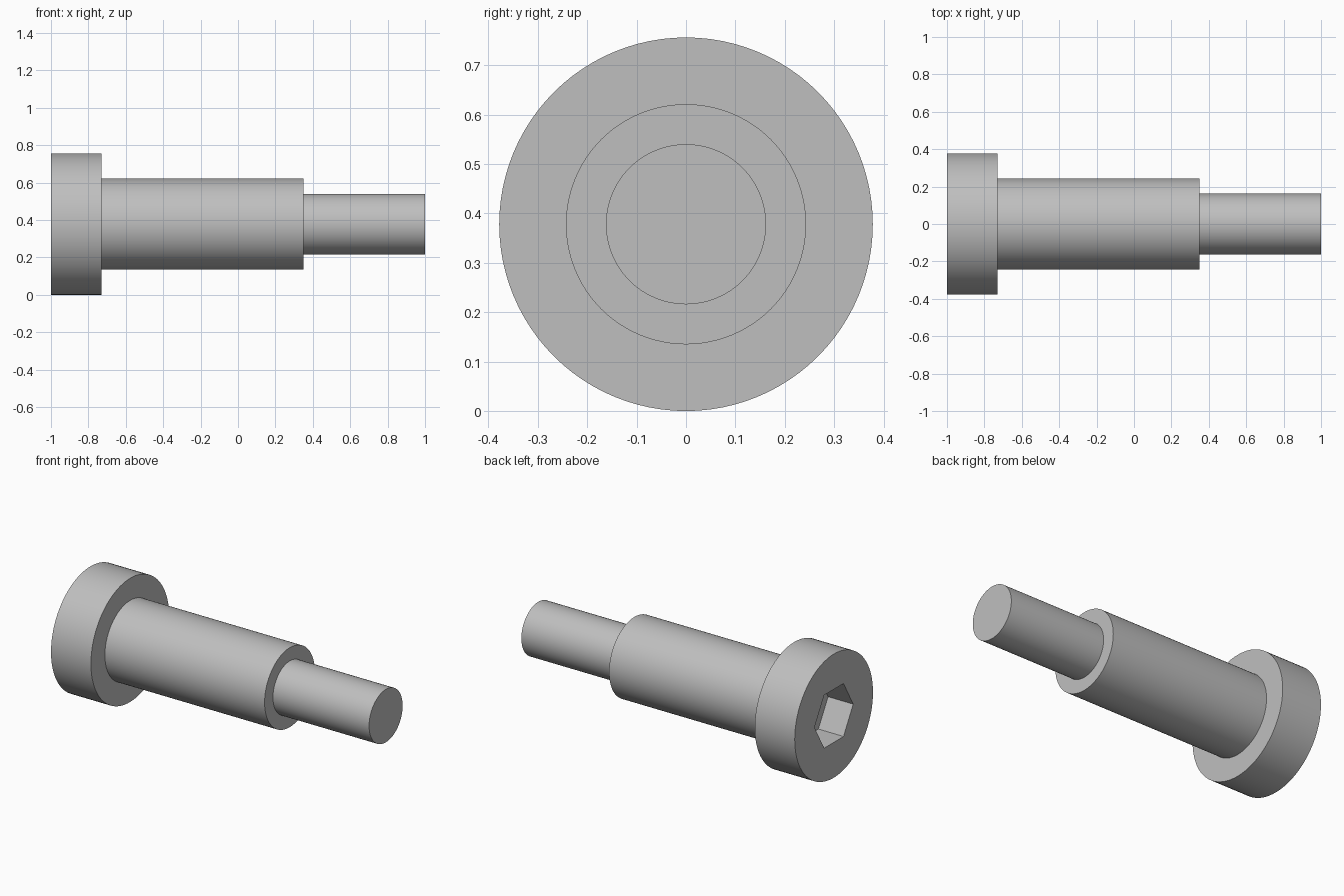
import bpy
import bmesh
from math import pi, radians
from mathutils import Matrix, Vector

if "Cube" in bpy.data.objects:
    bpy.data.objects.remove(bpy.data.objects["Cube"], do_unlink=True)

HEAD_R, SHOULDER_R, SHANK_R = 0.378, 0.243, 0.162
HEAD_END, SHOULDER_END = -0.73, 0.35
SOCKET_R, SOCKET_DEPTH = 0.187, 0.17
SEGMENTS = 96

# Plain grey metal
steel = bpy.data.materials.new("grey_steel")
steel.use_nodes = True
colour = (0.52, 0.52, 0.52, 1)
steel.diffuse_color = colour
steel.node_tree.nodes["Principled BSDF"].inputs["Base Color"].default_value = colour


def add_object(name, bm):
    bmesh.ops.recalc_face_normals(bm, faces=bm.faces)
    mesh = bpy.data.meshes.new(name)
    bm.to_mesh(mesh)
    bm.free()
    mesh.materials.append(steel)
    obj = bpy.data.objects.new(name, mesh)
    bpy.context.collection.objects.link(obj)
    return obj


# Bolt body: stepped profile turned around the long axis
profile = [(-1, HEAD_R), (HEAD_END, HEAD_R), (HEAD_END, SHOULDER_R),
           (SHOULDER_END, SHOULDER_R), (SHOULDER_END, SHANK_R), (1, SHANK_R)]
bm = bmesh.new()
verts = [bm.verts.new((x, 0, HEAD_R + r)) for x, r in profile]
edges = [bm.edges.new(pair) for pair in zip(verts, verts[1:])]
bmesh.ops.spin(bm, geom=verts + edges, cent=(0, 0, HEAD_R), axis=(1, 0, 0),
               angle=2 * pi, steps=SEGMENTS)
bmesh.ops.remove_doubles(bm, verts=bm.verts, dist=0.0001)
bmesh.ops.holes_fill(bm, edges=[e for e in bm.edges if e.is_boundary], sides=0)
bolt = add_object("shoulder_bolt", bm)

# Hexagonal socket cutter, with corners pointing to the sides
bm = bmesh.new()
placement = (Matrix.Translation(Vector((-1, 0, HEAD_R)))
             @ Matrix.Rotation(radians(90), 4, "Y"))
bmesh.ops.create_cone(bm, cap_ends=True, segments=6, radius1=SOCKET_R,
                      radius2=SOCKET_R, depth=2 * SOCKET_DEPTH)
corner = max(bm.verts, key=lambda v: v.co.y).co.y
if corner < SOCKET_R * 0.99:
    bmesh.ops.rotate(bm, verts=bm.verts, matrix=Matrix.Rotation(radians(30), 3, "Z"))
bmesh.ops.transform(bm, matrix=placement, verts=bm.verts)
cutter = add_object("socket_cutter", bm)
cutter.hide_render = True

# Cut the socket into the head, then smooth the round sides
cut = bolt.modifiers.new("hex_socket", "BOOLEAN")
cut.operation = "DIFFERENCE"
cut.solver = "EXACT"
cut.object = cutter
bpy.ops.object.select_all(action="DESELECT")
bpy.context.view_layer.objects.active = bolt
bolt.select_set(True)
bpy.ops.object.modifier_apply(modifier=cut.name)
bpy.data.objects.remove(cutter, do_unlink=True)
bpy.ops.object.shade_smooth_by_angle(angle=radians(30))
